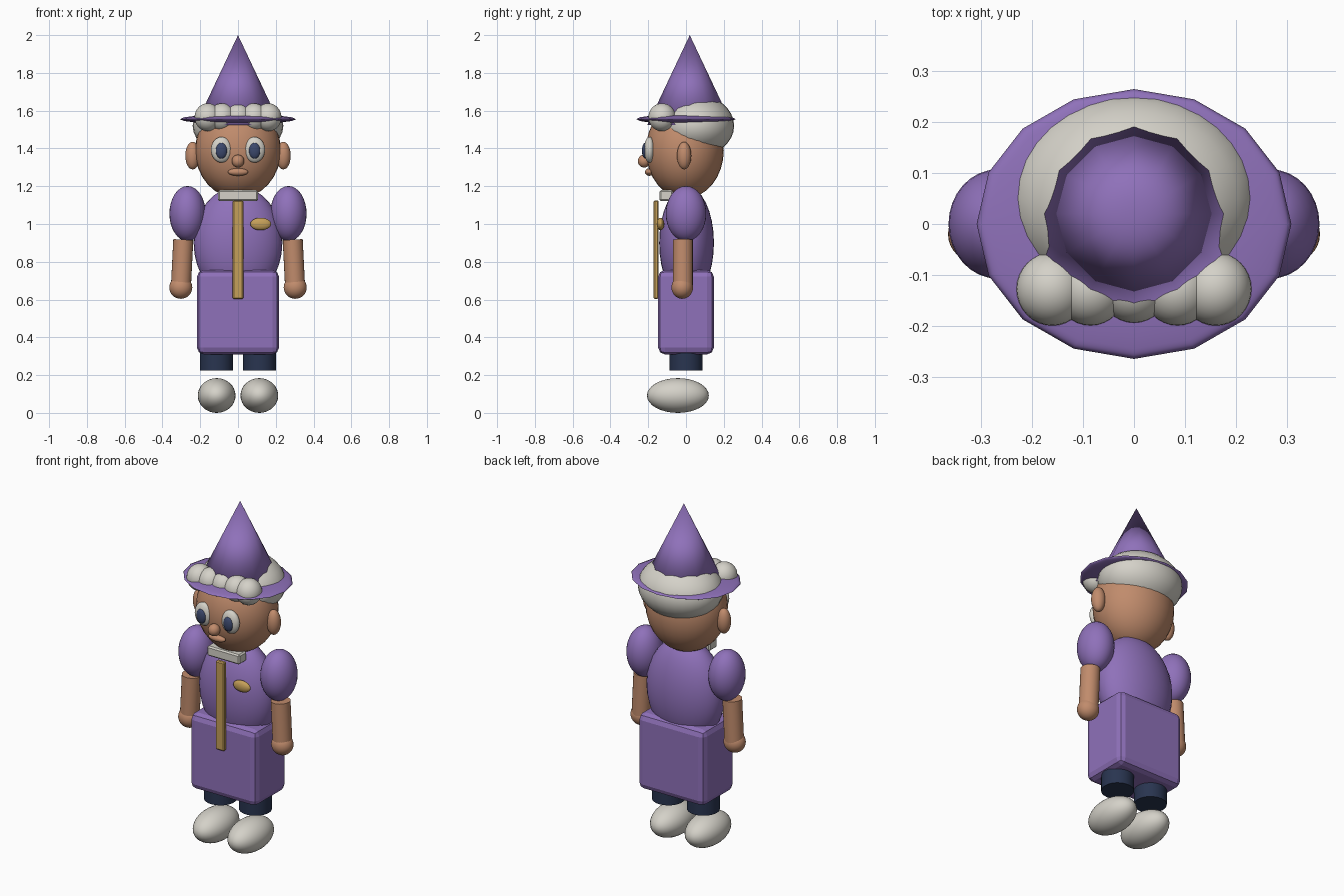
import bpy, math

if "Cube" in bpy.data.objects:
    bpy.data.objects.remove(bpy.data.objects["Cube"])


def colour(name, r, g, b):
    m = bpy.data.materials.new(name)
    m.diffuse_color = (r, g, b, 1)
    m.use_nodes = True
    m.node_tree.nodes["Principled BSDF"].inputs["Base Color"].default_value = m.diffuse_color
    return m


PURPLE = colour("purple cloth", 0.275, 0.165, 0.49)
SKIN = colour("skin", 0.53, 0.26, 0.15)
WHITE = colour("off white", 0.66, 0.64, 0.58)
NAVY = colour("navy", 0.022, 0.035, 0.08)
BLUE = colour("eye blue", 0.045, 0.065, 0.15)
GOLD = colour("gold", 0.56, 0.35, 0.1)


def finish(name, mat, smooth=True):
    o = bpy.context.object
    o.name = name
    o.data.materials.append(mat)
    if smooth:
        bpy.ops.object.shade_smooth()
    return o


def ball(name, loc, radii, mat, seg=32, rings=16):
    bpy.ops.mesh.primitive_uv_sphere_add(segments=seg, ring_count=rings, radius=1, location=loc)
    bpy.context.object.scale = radii
    return finish(name, mat)


def tube(name, loc, r, h, mat, tilt=0):
    bpy.ops.mesh.primitive_cylinder_add(vertices=24, radius=r, depth=h, location=loc,
                                        rotation=(0, tilt, 0))
    o = finish(name, mat, False)
    bpy.ops.object.shade_smooth_by_angle(angle=math.radians(35))
    return o


def box(name, loc, size, mat, bevel, segments=1):
    bpy.ops.mesh.primitive_cube_add(size=1, location=loc)
    o = finish(name, mat, False)
    o.scale = size
    bpy.ops.object.transform_apply(location=False, rotation=False, scale=True)
    b = o.modifiers.new("soft edges", 'BEVEL')
    b.width = bevel
    b.segments = segments
    return o


# Body and clothes
ball("torso", (0, 0.003, 0.9), (0.235, 0.145, 0.3), PURPLE)
box("skirt", (0, 0, 0.533), (0.434, 0.294, 0.446), PURPLE, 0.035, 2)
box("collar", (0, -0.105, 1.15), (0.212, 0.07, 0.058), WHITE, 0.008)
box("tie", (0, -0.158, 0.864), (0.056, 0.026, 0.522), GOLD, 0.006)
ball("badge", (0.12, -0.135, 1.0), (0.055, 0.02, 0.033), GOLD)

# Head and face
ball("head", (0, -0.006, 1.39), (0.227, 0.206, 0.255), SKIN)
ball("nose", (0, -0.222, 1.333), (0.033, 0.033, 0.034), SKIN)
ball("mouth", (0, -0.195, 1.275), (0.054, 0.022, 0.02), SKIN)

# Hair under the hat
ball("hair", (0, 0.05, 1.52), (0.24, 0.205, 0.165), WHITE)
for i, x in enumerate((-0.16, -0.085, 0, 0.085, 0.16)):
    y = -0.127 if x else -0.122
    ball(f"curl_{i + 1}", (x, y, 1.565), (0.07, 0.072, 0.074), WHITE)

# Hat: the cone is smooth across its tip and base
ball("hat_brim", (0, 0, 1.555), (0.308, 0.264, 0.026), PURPLE, 16, 8)
bpy.ops.mesh.primitive_cone_add(vertices=12, radius1=0.225, radius2=0, depth=0.476,
                                location=(0, 0.02, 1.762))
finish("hat_cone", PURPLE)

# Paired parts
for s, side in ((-1, "left"), (1, "right")):
    ball(f"eye_{side}", (s * 0.088, -0.193, 1.393), (0.055, 0.03, 0.068), WHITE)
    ball(f"pupil_{side}", (s * 0.088, -0.216, 1.388), (0.03, 0.017, 0.042), BLUE)
    ball(f"ear_{side}", (s * 0.24, -0.01, 1.362), (0.039, 0.038, 0.073), SKIN)
    ball(f"sleeve_{side}", (s * 0.267, 0, 1.055), (0.096, 0.107, 0.146), PURPLE)
    tube(f"forearm_{side}", (s * 0.296, -0.017, 0.79), 0.053, 0.255, SKIN, -s * 0.05)
    ball(f"hand_{side}", (s * 0.303, -0.02, 0.664), (0.061, 0.057, 0.06), SKIN)
    tube(f"leg_{side}", (s * 0.114, 0, 0.335), 0.088, 0.22, NAVY)
    ball(f"shoe_{side}", (s * 0.113, -0.043, 0.092), (0.1, 0.164, 0.092), WHITE)
